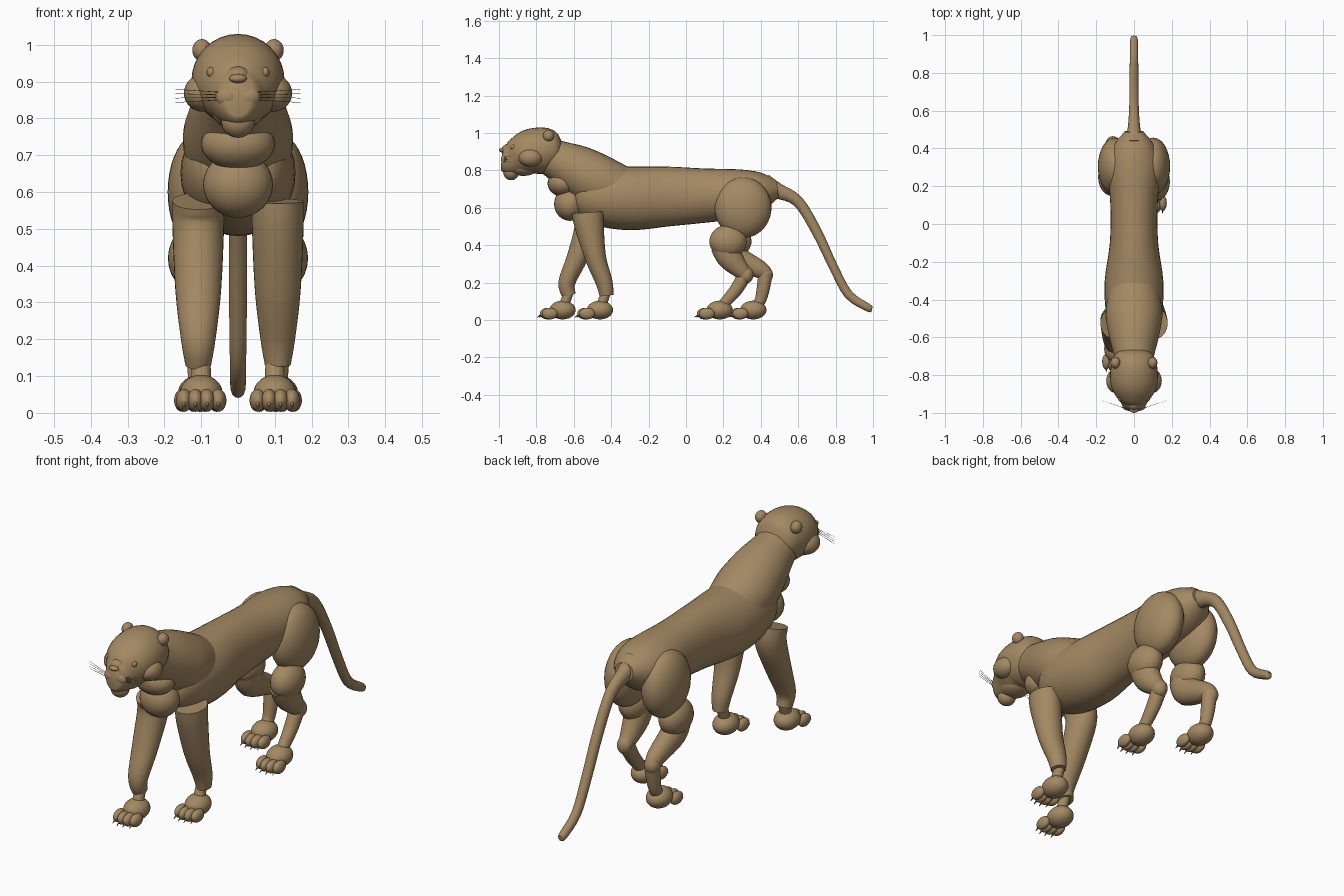
import bpy, bmesh, math
from mathutils import Vector, Matrix

cube = bpy.data.objects.get("Cube")
if cube:
    bpy.data.objects.remove(cube, do_unlink=True)

fur = bpy.data.materials.new("tawny_fur")
fur.use_nodes = True
fur.diffuse_color = (.37, .25, .125, 1)
shader = next(n for n in fur.node_tree.nodes if n.type == 'BSDF_PRINCIPLED')
shader.inputs["Base Color"].default_value = fur.diffuse_color
shader.inputs["Roughness"].default_value = .8


def finish(name, bm):
    """Turn a bmesh into a smooth shaded object with sharp rims."""
    bmesh.ops.recalc_face_normals(bm, faces=bm.faces)
    mesh = bpy.data.meshes.new(name)
    bm.to_mesh(mesh)
    bm.free()
    mesh.materials.append(fur)
    obj = bpy.data.objects.new(name, mesh)
    bpy.context.collection.objects.link(obj)
    bpy.ops.object.select_all(action='DESELECT')
    obj.select_set(True)
    bpy.context.view_layer.objects.active = obj
    bpy.ops.object.shade_smooth_by_angle(angle=math.radians(50))
    return obj


def ellipsoid(name, center, radii):
    bm = bmesh.new()
    place = Matrix.Translation(center) @ Matrix.Diagonal((*radii, 1))
    bmesh.ops.create_uvsphere(bm, u_segments=32, v_segments=20, radius=1, matrix=place)
    return finish(name, bm)


def spike(name, start, end, base, tip):
    """Thin straight cone between two points."""
    start, end = Vector(start), Vector(end)
    axis = end - start
    place = Matrix.Translation((start + end) / 2) @ axis.to_track_quat('Z', 'Y').to_matrix().to_4x4()
    bm = bmesh.new()
    bmesh.ops.create_cone(bm, cap_ends=True, segments=8, radius1=base, radius2=tip,
                          depth=axis.length, matrix=place)
    return finish(name, bm)


def spline(rows, steps):
    """Catmull-Rom samples through the rows."""
    rows = [Vector(r) for r in rows]
    rows = [rows[0]] + rows + [rows[-1]]
    out = []
    for a, b, c, d in zip(rows, rows[1:], rows[2:], rows[3:]):
        for k in range(steps):
            t = k / steps
            out.append(b + (c - a) * t / 2 + (a - b * 2.5 + c * 2 - d / 2) * t * t
                       + ((b - c) * 1.5 + (d - a) / 2) * t ** 3)
    return out + [rows[-1]]


def loft(name, rows, x=0, steps=4, sides=32):
    """Skin through rows of (y, z, half width, half thickness)."""
    path = spline(rows, steps)
    bm = bmesh.new()
    rings = []
    for i, (y, z, wide, thick) in enumerate(path):
        ahead = path[min(i + 1, len(path) - 1)] - path[max(i - 1, 0)]
        along = Vector((ahead[0], ahead[1])).normalized()
        wide, thick = max(wide, .002), max(thick, .002)
        ring = []
        for k in range(sides):
            a = math.tau * k / sides
            up = thick * math.sin(a)
            ring.append(bm.verts.new((x + wide * math.cos(a), y - along.y * up, z + along.x * up)))
        rings.append(ring)
    for lower, upper in zip(rings, rings[1:]):
        for k in range(sides):
            n = (k + 1) % sides
            bm.faces.new((lower[k], lower[n], upper[n], upper[k]))
    bm.faces.new(rings[0])
    bm.faces.new(rings[-1])
    return finish(name, bm)


# Torso, neck and throat
loft("torso", [(-.6, .66, .05, .05), (-.57, .66, .11, .11), (-.47, .66, .148, .155),
               (-.3, .65, .155, .17), (-.1, .66, .128, .16), (.1, .665, .125, .145),
               (.3, .675, .14, .13), (.41, .69, .11, .1), (.49, .70, .05, .045)])
loft("neck", [(-.3, .68, .12, .12), (-.46, .735, .15, .145), (-.58, .80, .135, .135),
              (-.7, .86, .105, .105), (-.78, .9, .09, .09)])
ellipsoid("chest", (0, -.62, .62), (.095, .085, .09))
ellipsoid("throat", (0, -.66, .73), (.1, .08, .07))

# Head
loft("head", [(-.655, .9, .04, .04), (-.685, .9, .095, .085), (-.74, .905, .12, .12),
              (-.82, .902, .126, .122), (-.88, .88, .112, .108), (-.93, .858, .078, .088),
              (-.97, .85, .057, .07), (-.987, .85, .035, .045)])
ellipsoid("chin", (0, -.935, .79), (.045, .042, .043))
ellipsoid("jaw", (0, -.87, .815), (.07, .08, .045))
ellipsoid("nose", (0, -.983, .908), (.024, .017, .012))
ellipsoid("nose_bridge", (0, -.94, .915), (.035, .045, .028))
for side, tag in ((1, "left"), (-1, "right")):
    ellipsoid(tag + "_cheek", (side * .095, -.83, .868), (.052, .065, .05))
    ellipsoid(tag + "_ear", (side * .098, -.735, .985), (.026, .03, .03))
    ellipsoid(tag + "_eye", (side * .073, -.925, .925), (.012, .014, .014))
    ellipsoid(tag + "_lip", (side * .028, -.965, .858), (.033, .024, .03))
    for k in range(4):
        z = .843 + k * .012
        spike(tag + "_whisker", (side * .05, -.975, .85 + k * .007),
              (side * .17, -.935, z), .001, .0006)

# Tail
loft("tail", [(.42, .72, .06, .06), (.49, .69, .036, .042), (.6, .632, .026, .03),
              (.7, .47, .025, .027), (.79, .28, .024, .024), (.87, .135, .022, .024),
              (.975, .065, .02, .021), (.994, .055, .01, .011)])


def paw(name, x, y):
    """Ball of the foot with four clawed toes."""
    ellipsoid(name + "_pad", (x, y, .053), (.058, .07, .05))
    for k in range(4):
        offset = (k - 1.5) * .031
        front = y - .085 + abs(offset) * .35
        ellipsoid(name + "_toe", (x + offset, front, .034), (.022, .042, .031))
        spike(name + "_claw", (x + offset, front - .03, .03),
              (x + offset, front - .056, .014), .007, .001)


# Legs in mid stride: (side, name, front foot y, hind foot y, hock y, knee y)
for side, tag, fore, hind, hock, knee in ((1, "left", -.46, .18, .32, .225),
                                          (-1, "right", -.66, .36, .425, .25)):
    x = side * .1
    wrist = fore + .035
    loft(tag + "_front_leg", [(-.525, .575, .07, .085), (-.517, .5, .07, .078),
                              ((wrist - .52) / 2 - .01, .33, .062, .056),
                              (wrist - .012, .2, .047, .045), (wrist, .13, .035, .037)],
         x=side * .108)
    loft(tag + "_front_ankle", [(wrist, .15, .025, .025), (fore, .06, .028, .028)], x=x)
    paw(tag + "_front_paw", x, fore)

    ellipsoid(tag + "_thigh", (side * .103, .305, .6), (.088, .152, .162))
    ellipsoid(tag + "_knee", (side * .12, knee, .42), (.07, .1, .088))
    loft(tag + "_hind_shin", [(knee - .02, .4, .06, .075), (knee + .01, .335, .057, .07),
                              (hock - .03, .27, .043, .048), (hock + .01, .235, .03, .035)],
         x=side * .112)
    ellipsoid(tag + "_hock", (side * .112, hock, .24), (.038, .04, .045))
    loft(tag + "_hind_shank", [(hock, .25, .036, .038), ((hock + hind) / 2 + .02, .165, .033, .035),
                               (hind + .035, .1, .028, .03), (hind, .06, .028, .028)],
         x=side * .108)
    paw(tag + "_hind_paw", side * .105, hind)
